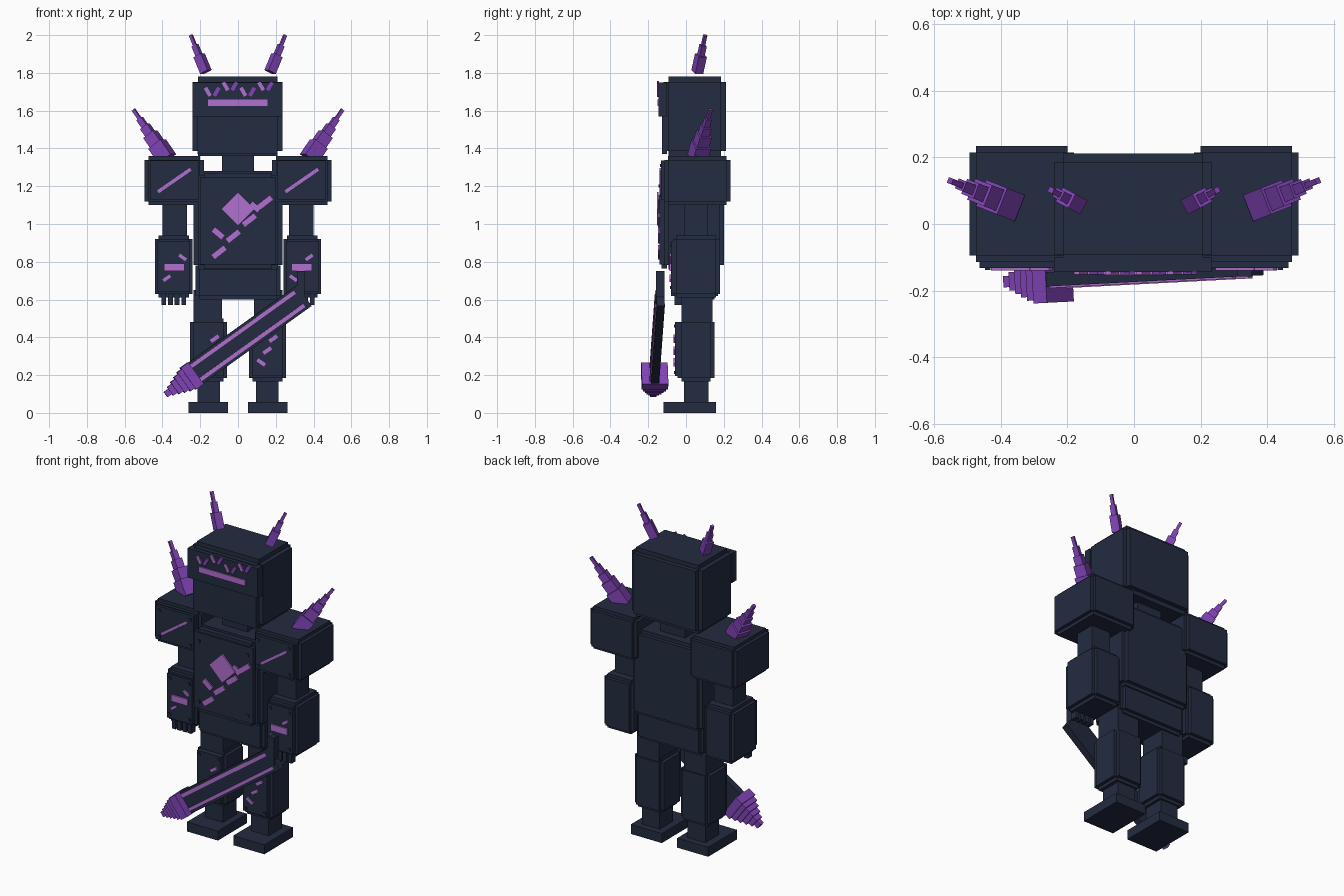
import bpy
import bmesh
import math
from mathutils import Vector, Matrix

cube = bpy.data.objects.get("Cube")
if cube:
    bpy.data.objects.remove(cube)


def material(name, rgb):
    m = bpy.data.materials.new(name)
    m.use_nodes = True
    m.diffuse_color = (*rgb, 1)
    m.node_tree.nodes["Principled BSDF"].inputs["Base Color"].default_value = (*rgb, 1)
    return m


NAVY = material("dark navy armour", (0.017, 0.025, 0.052))
VIOLET = material("violet crystal", (0.22, 0.058, 0.48))
LILAC = material("glowing lilac", (0.44, 0.16, 0.62))


def part(name, matrices, mat):
    """One object from a list of transformed unit cubes."""
    bm = bmesh.new()
    for m in matrices:
        bmesh.ops.create_cube(bm, size=1, matrix=m)
    bmesh.ops.recalc_face_normals(bm, faces=bm.faces)
    mesh = bpy.data.meshes.new(name)
    bm.to_mesh(mesh)
    bm.free()
    mesh.materials.append(mat)
    ob = bpy.data.objects.new(name, mesh)
    bpy.context.collection.objects.link(ob)
    return ob


def box(x, y, z):
    """Cube spanning three (low, high) ranges."""
    mid = Vector([(a + b) / 2 for a, b in (x, y, z)])
    size = [abs(b - a) for a, b in (x, y, z)]
    return Matrix.Translation(mid) @ Matrix.Diagonal((*size, 1))


def plated(x, y, z, e=0.02):
    """Three crossed boxes: a block with notched edges."""
    spans = [tuple(sorted(s)) for s in (x, y, z)]
    return [box(*[s if i == k else (s[0] + e, s[1] - e) for i, s in enumerate(spans)])
            for k in range(3)]


def beam(p0, p1, thick, width):
    """Box running from p0 to p1."""
    p0, p1 = Vector(p0), Vector(p1)
    d = p1 - p0
    return (Matrix.Translation((p0 + p1) / 2) @ d.to_track_quat('Z', 'Y').to_matrix().to_4x4()
            @ Matrix.Diagonal((thick, width, d.length, 1)))


def mark(x, z, y, length, width, degrees=35):
    """Thin tilted stripe on a front face."""
    a = math.radians(degrees)
    dx, dz = math.cos(a) * length / 2, math.sin(a) * length / 2
    return beam((x - dx, y, z - dz), (x + dx, y, z + dz), 0.009, width)


def rivets(xs, zs, y):
    return [box((x - .008, x + .008), (y - .006, y + .004), (z - .008, z + .008))
            for x in xs for z in zs]


def spike(name, base, tip, steps):
    """Stepped crystal: steps are (start, end, width) along the axis."""
    b, t = Vector(base), Vector(tip)
    part(name, [beam(b.lerp(t, s), b.lerp(t, e), w, w) for s, e, w in steps], VIOLET)


# Head
part("head", plated((-.24, .235), (-.12, .212), (1.36, 1.78), .027), NAVY)
part("visor", [box((-.24, .235), (-.145, -.1), (1.57, 1.75)),
               box((-.215, .21), (-.128, -.1), (1.37, 1.57))], NAVY)
part("visor_bar", [box((-.16, .155), (-.152, -.144), (1.625, 1.66))], LILAC)
for parity, mat in enumerate((LILAC, VIOLET)):
    part("visor_slash_%d" % parity,
         [mark(-.16 + i * .047, 1.71 + (.02 if i % 4 > 1 else -.01), -.148, .05, .02, 60 if parity else -60)
          for i in range(parity, 8, 2)], mat)
part("neck", [box((-.085, .085), (-.03, .13), (1.2, 1.4))], NAVY)

# Torso
part("torso", plated((-.235, .235), (-.115, .2), (.76, 1.28), .022), NAVY)
part("chest_plate", [box((-.2, .2), (-.14, -.1), (.785, 1.25)),
                     box((-.18, .18), (-.13, -.1), (.765, 1.27))]
     + rivets((-.165, .165), (.83, 1.2), -.14), NAVY)
part("waist", plated((-.225, .225), (-.08, .17), (.6, .8)), NAVY)
part("chest_diamond", [mark(0, 1.08, -.15, .125, .125, 45)], LILAC)
part("chest_slashes",
     [mark(x, z, -.144, l, .032, a) for x, z, l, a in (
         (-.1, .85, .085, 38), (-.025, .935, .085, 38), (-.105, .95, .07, -40),
         (.06, 1.02, .085, 38), (.145, 1.115, .085, 38), (.09, 1.09, .06, -40))], LILAC)

for s, side in ((1, "left"), (-1, "right")):
    def sx(a, b):
        return (s * a, s * b)

    # Shoulder and arm
    part(side + "_shoulder", plated(sx(.18, .495), (-.115, .235), (1.1, 1.36)), NAVY)
    part(side + "_shoulder_plate", [box(sx(.21, .465), (-.132, -.1), (1.13, 1.335))]
         + rivets((s * .23, s * .44), (1.15, 1.31), -.132), NAVY)
    part(side + "_upper_arm", [box(sx(.27, .4), (-.01, .115), (.9, 1.15))], NAVY)
    part(side + "_forearm", plated(sx(.24, .44), (-.07, .18), (.61, .94)), NAVY)
    part(side + "_forearm_plate", [box(sx(.255, .425), (-.08, -.04), (.64, .91))]
         + rivets((s * .275, s * .405), (.665, .885), -.08), NAVY)
    part(side + "_fingers", [box(sx(.275 + i * .035, .3 + i * .035), (-.06, -.02), (.57, .65))
                             for i in range(4)], NAVY)

    # Leg
    part(side + "_thigh", [box(sx(.085, .235), (-.025, .14), (.45, .65))], NAVY)
    part(side + "_shin", plated(sx(.058, .255), (-.045, .15), (.165, .5)), NAVY)
    part(side + "_shin_plate", [box(sx(.075, .238), (-.058, -.03), (.195, .48))]
         + rivets((s * .092, s * .222), (.215, .46), -.058), NAVY)
    part(side + "_ankle", [box(sx(.095, .215), (-.01, .12), (.03, .2))], NAVY)
    part(side + "_foot", [box(sx(.052, .262), (-.12, .16), (0, .058))], NAVY)

    # Painted slashes run the same way on both sides
    part(side + "_shoulder_slashes", [mark(s * .3375 + i * .058, 1.23 + i * .04, -.135, .07, .018)
                                      for i in (-1, 0, 1)], LILAC)
    part(side + "_forearm_band", [box(sx(.282, .393), (-.088, -.079), (.75, .79))], LILAC)
    part(side + "_forearm_slashes", [mark(s * .335 + i * .042, .768 + i * .055, -.083, .045, .018,
                                          35 * s * i) for i in (-1, 1)], LILAC)
    part(side + "_shin_slashes", [mark(s * .155 + i * .032, .33 + i * .063, -.061, .05, .02,
                                       -35 if i < 0 else 35) for i in (-1, 0, 1)], LILAC)

    # Crystals
    spike(side + "_head_spike", (s * .17, .06, 1.805), (s * .25, .102, 2.0),
          ((0, .45, .048), (.4, .72, .03), (.7, 1, .017)))
    spike(side + "_shoulder_spike", (s * .375, .06, 1.345), (s * .553, .13, 1.605),
          ((0, .3, .085), (.25, .5, .068), (.45, .66, .048), (.62, .82, .032), (.8, 1, .018)))

# Sword held across the legs
heel, tail = Vector((-.225, -.165, .21)), Vector((.35, -.135, .621))
axis = (tail - heel).normalized()
across = Vector((-axis.z, 0, axis.x))
front = Vector((0, -.023, 0))
part("sword_blade", [beam(heel, tail, .042, .135)], NAVY)
part("sword_grip", [box((.312, .355), (-.158, -.115), (.58, .75))], NAVY)
part("sword_strips", [beam(heel + across * o + front, tail - axis * .03 + across * o + front, .009, .02)
                      for o in (-.043, .043)], LILAC)
part("sword_tip", [beam(heel - axis * (.05 + .029 * (i - 1) if i else 0),
                        heel - axis * (.05 + .029 * i), w, w)
                   for i, w in enumerate((.14, .122, .1, .078, .056, .034))], VIOLET)
